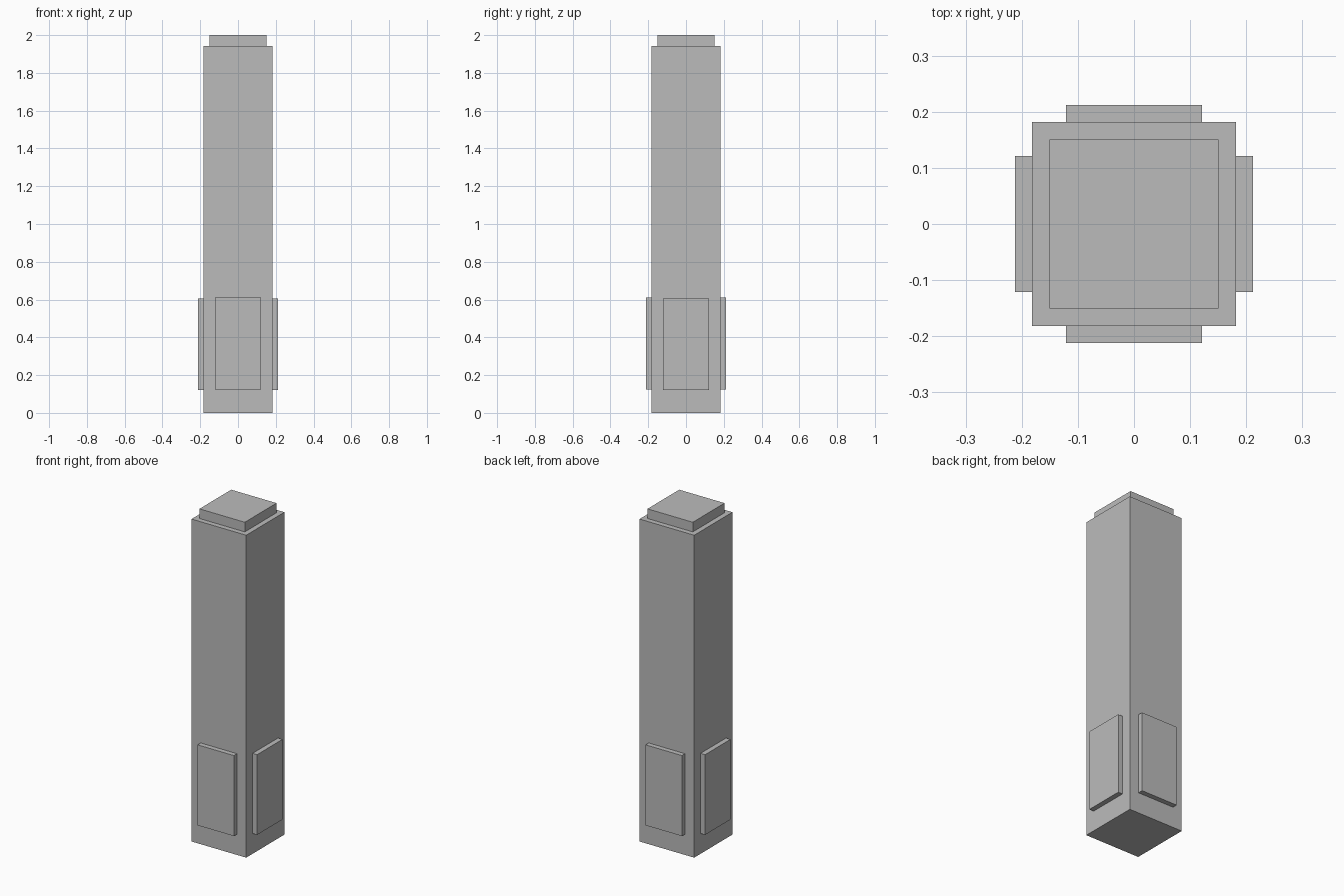
import bpy

cube = bpy.data.objects.get("Cube")
if cube:
    bpy.data.objects.remove(cube, do_unlink=True)

stone = bpy.data.materials.new("grey_stone")
stone.use_nodes = True
grey = (0.5, 0.5, 0.5, 1)
stone.diffuse_color = grey
stone.node_tree.nodes["Principled BSDF"].inputs["Base Color"].default_value = grey


def box(name, low, high):
    """Axis-aligned box between two corners."""
    centre = [(a + b) / 2 for a, b in zip(low, high)]
    bpy.ops.mesh.primitive_cube_add(size=1, location=centre)
    obj = bpy.context.object
    obj.name = name
    obj.scale = [b - a for a, b in zip(low, high)]
    bpy.ops.object.transform_apply(location=False, rotation=False, scale=True)
    obj.data.materials.append(stone)
    return obj


shaft, cap, panel, outer = 0.182, 0.151, 0.121, 0.212
shaft_top = 1.942

# Square shaft and the smaller block on top
box("pillar_shaft", (-shaft, -shaft, 0), (shaft, shaft, shaft_top))
box("pillar_cap", (-cap, -cap, shaft_top), (cap, cap, 2))

# Raised panel low on each of the four sides
for name, side in (("front", -1), ("back", 1)):
    near, far = sorted((side * shaft, side * outer))
    box(name + "_panel", (-panel, near, 0.125), (panel, far, 0.61))
for name, side in (("right", -1), ("left", 1)):
    near, far = sorted((side * shaft, side * outer))
    box(name + "_panel", (near, -panel, 0.122), (far, panel, 0.605))
